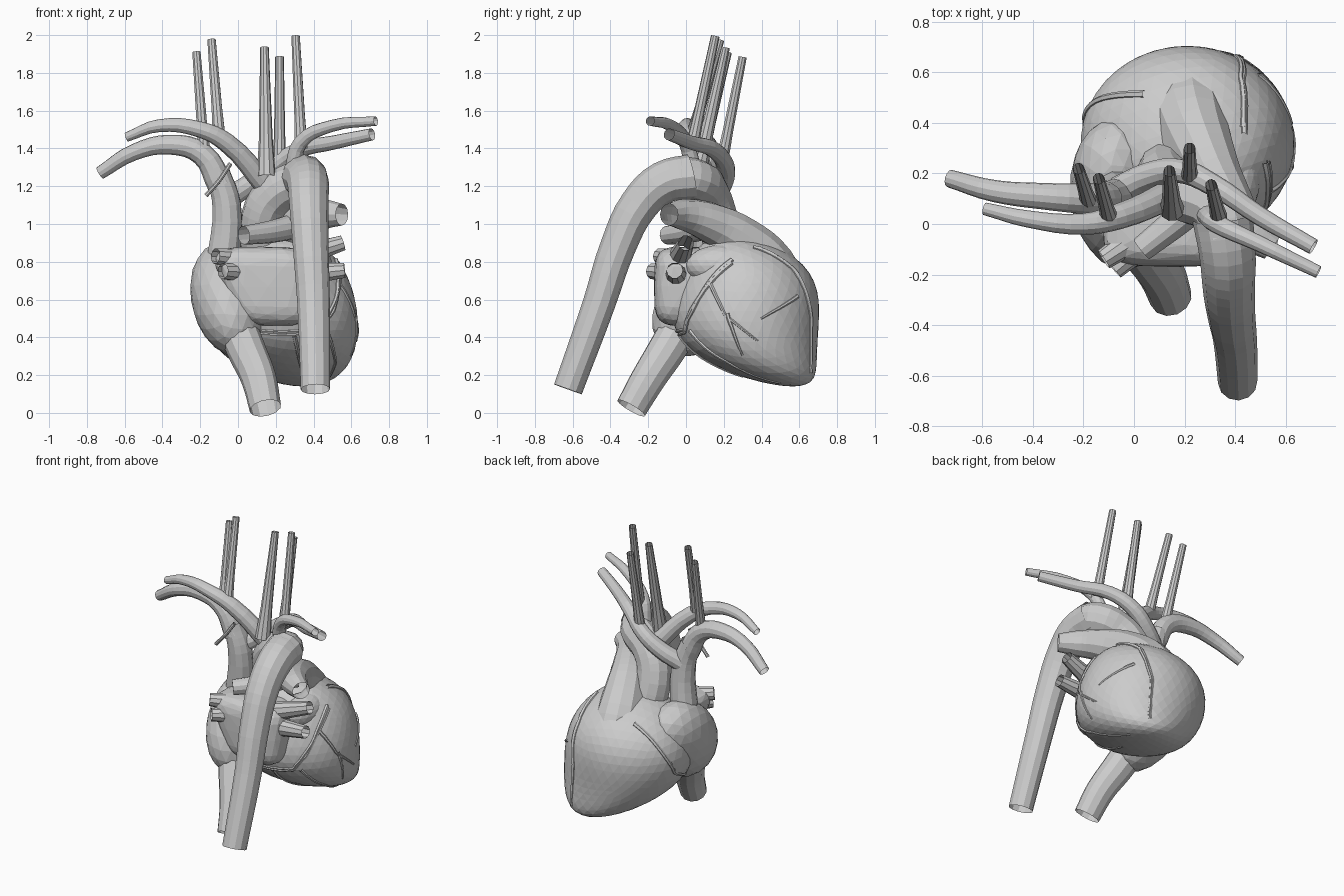
import bpy, bmesh
from mathutils import Vector
from mathutils.bvhtree import BVHTree

cube = bpy.data.objects.get("Cube")
if cube:
    bpy.data.objects.remove(cube)

GREY = (.6, .6, .6, 1)
material = bpy.data.materials.new("light_grey")
material.use_nodes = True
material.diffuse_color = GREY
material.node_tree.nodes["Principled BSDF"].inputs["Base Color"].default_value = GREY


def add_object(name, mesh):
    mesh.materials.clear()
    mesh.materials.append(material)
    part = bpy.data.objects.new(name, mesh)
    bpy.context.collection.objects.link(part)
    return part


def chamber(name, centre, size, shape, detail=3):
    """Faceted unit ball, reshaped by a rule, then scaled and placed."""
    bm = bmesh.new()
    bmesh.ops.create_icosphere(bm, subdivisions=detail, radius=1)
    for vert in bm.verts:
        vert.co = [c + s * u for c, s, u in zip(centre, size, shape(*vert.co))]
    mesh = bpy.data.meshes.new(name)
    bm.to_mesh(mesh)
    bm.free()
    return add_object(name, mesh)


def vessel(name, points, start_radius, end_radius, roundness=4, steps=4):
    """Open tapering tube along a smooth path."""
    curve = bpy.data.curves.new(name, "CURVE")
    curve.dimensions = "3D"
    curve.bevel_depth = 1
    curve.bevel_resolution = roundness
    curve.resolution_u = steps
    spline = curve.splines.new("BEZIER")
    spline.use_smooth = False
    last = len(points) - 1
    spline.bezier_points.add(last)
    for i, (knot, point) in enumerate(zip(spline.bezier_points, points)):
        knot.co = point
        knot.radius = start_radius + (end_radius - start_radius) * i / last
        knot.handle_left_type = knot.handle_right_type = "AUTO"
    path = bpy.data.objects.new(name + "_path", curve)
    bpy.context.collection.objects.link(path)
    graph = bpy.context.evaluated_depsgraph_get()
    mesh = bpy.data.meshes.new_from_object(path.evaluated_get(graph))
    bpy.data.objects.remove(path)
    return add_object(name, mesh)


def apex_shape(x, y, z):
    """Push the lower tip towards the back left."""
    return x + .2 * z * z - .12 * z, y + .22 * z * z - .42 * z ** 3, z


def box_shape(x, y, z):
    """Square the ball off and widen its top."""
    x, y, z = (u * abs(u) ** -.5 if abs(u) > .001 else 0 for u in (x, y, z))
    return x * (1 + .2 * z) - .17 * z, y, z


# Heart chambers
ventricles = chamber("ventricles", (.21, .315, .54), (.42, .39, .4), apex_shape, 4)
chamber("right_atrium", (-.05, .12, .6), (.2, .28, .3),
        lambda x, y, z: (x - .2 * z, y + .4 * z, z))
chamber("left_atrium", (.16, 0, .67), (.24, .17, .21), box_shape)
chamber("left_auricle", (.39, .19, .78), (.11, .19, .11), lambda x, y, z: (x, y, z))

# Great arteries
vessel("descending_aorta", [
    (.41, -.625, .125), (.4, -.46, .58), (.385, -.36, .88),
    (.375, -.25, 1.1), (.37, -.12, 1.22), (.35, .03, 1.25)], .078, .12)
vessel("ascending_aorta", [
    (.37, -.06, 1.25), (.33, .06, 1.23), (.2, .12, 1.16),
    (.13, .16, 1.04), (.14, .24, .78)], .11, .115)
vessel("pulmonary_trunk", [
    (.55, -.09, 1.05), (.45, -.02, 1.05), (.35, .12, 1.01),
    (.27, .28, .92), (.22, .42, .78), (.22, .49, .6)], .058, .18)
vessel("right_pulmonary_artery", [(.03, -.1, .94), (.18, .02, .96), (.34, .16, 1)], .05, .07)
vessel("right_subclavian_artery", [
    (-.59, .06, 1.46), (-.42, .02, 1.52), (-.2, 0, 1.5),
    (-.06, .03, 1.43), (.15, .12, 1.2)], .025, .06)
vessel("left_subclavian_artery", [
    (.73, -.19, 1.545), (.5, -.08, 1.52), (.33, 0, 1.43), (.29, .04, 1.28)], .025, .045)

# Great veins
vessel("right_brachiocephalic_vein", [
    (-.73, .18, 1.27), (-.55, .13, 1.38), (-.36, .11, 1.42),
    (-.19, .1, 1.37), (-.09, .1, 1.2)], .035, .07)
vessel("superior_vena_cava", [(-.11, .1, 1.28), (-.06, .11, 1.1), (-.08, .13, .78)], .065, .09)
vessel("left_brachiocephalic_vein", [
    (.71, -.09, 1.475), (.5, .03, 1.43), (.32, .15, 1.39),
    (.18, .21, 1.3), (.06, .19, 1.21), (-.06, .13, 1.13)], .032, .06)
vessel("inferior_vena_cava", [
    (.145, -.29, .025), (.11, -.2, .18), (.05, -.11, .32), (-.04, .02, .54)], .085, .11)
vessel("azygos_vein", [(-.04, .02, 1.32), (-.1, 0, 1.23), (-.17, 0, 1.15)], .012, .012, 2)

# Neck vessels rising from the arch and the arm vessels
for name, base, tip, radius in [
        ("right_jugular_vein", (-.18, .09, 1.38), (-.22, .22, 1.91), .035),
        ("right_carotid_artery", (-.1, .03, 1.46), (-.14, .18, 1.975), .035),
        ("central_carotid_artery", (.15, .06, 1.25), (.14, .21, 1.935), .05),
        ("left_jugular_vein", (.22, .19, 1.33), (.22, .3, 1.885), .035),
        ("left_carotid_artery", (.335, .03, 1.4), (.305, .155, 1.995), .035)]:
    vessel(name, [base, Vector(base).lerp(tip, .3), tip], radius, .023, 3, 3)

# Pulmonary vein stubs on both sides of the left atrium
for name, tip, root in [
        ("left_upper_pulmonary_vein", (.555, 0, .9), (.33, -.03, .83)),
        ("left_lower_pulmonary_vein", (.565, -.06, .755), (.33, -.05, .73)),
        ("right_upper_pulmonary_vein", (-.12, -.14, .83), (.06, -.02, .81)),
        ("right_lower_pulmonary_vein", (-.08, -.18, .75), (.08, -.04, .74))]:
    vessel(name, [tip, Vector(tip).lerp(root, .5), root], .042, .06, 3, 3)

# Coronary vessels hug the ventricle wall
wall = BVHTree.FromObject(ventricles, bpy.context.evaluated_depsgraph_get())


def coronary(name, points, radius=.012):
    dense = [Vector(a).lerp(b, k / 6) for a, b in zip(points, points[1:]) for k in range(6)]
    snapped = [wall.find_nearest(p)[0] for p in dense + [Vector(points[-1])]]
    vessel(name, snapped, radius, radius / 2, 1, 2)


for name, shift in (("artery", 0), ("vein", .025)):
    coronary("anterior_" + name, [
        (.42, .35 + shift, .85), (.42, .55 + shift, .75), (.41, .66 + shift, .5),
        (.45, .7 + shift, .2)], .014)
    coronary("circumflex_" + name, [
        (.5, .25, .8 - shift), (.6, 0, .65 - shift), (.45, -.05, .43 - shift),
        (.1, -.05, .43 - shift)], .014)
for side, path in [
        ("upper_left", [(.57, .09, .72), (.65, .2, .52), (.63, .38, .38)]),
        ("middle_left", [(.65, .21, .53), (.6, .3, .3)]),
        ("outer_left", [(.5, .6, .62), (.64, .4, .5)]),
        ("lower_left", [(.48, 0, .43), (.53, .2, .25), (.45, .5, .15)]),
        ("underside", [(.3, -.05, .4), (.35, .3, .18)])]:
    coronary(side + "_coronary_branch", path)
coronary("right_coronary_artery", [(.05, .5, .8), (-.2, .4, .5), (-.15, .1, .34)], .016)
